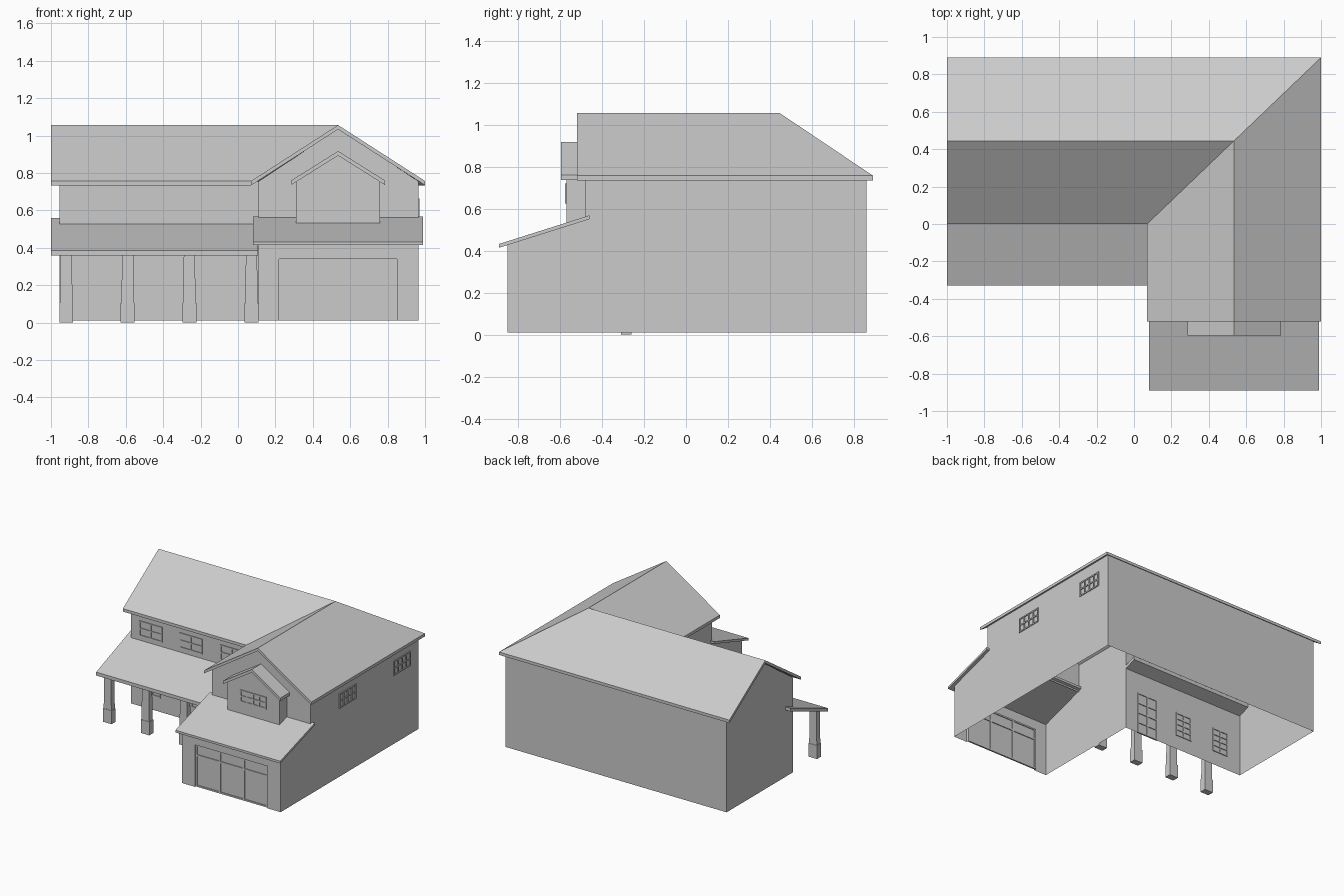
import bpy
import bmesh
from mathutils import Vector

cube = bpy.data.objects.get("Cube")
if cube:
    bpy.data.objects.remove(cube, do_unlink=True)

grey = bpy.data.materials.new("plain grey")
grey.use_nodes = True
grey.diffuse_color = (0.6, 0.6, 0.6, 1)
grey.node_tree.nodes["Principled BSDF"].inputs["Base Color"].default_value = (0.6, 0.6, 0.6, 1)


def finish(name, bm):
    mesh = bpy.data.meshes.new(name)
    bm.to_mesh(mesh)
    bm.free()
    mesh.materials.append(grey)
    obj = bpy.data.objects.new(name, mesh)
    bpy.context.collection.objects.link(obj)
    return obj


def wall(name, axis, at, facing, outline):
    """Flat wall across one axis, outlined in the other horizontal axis and z."""
    bm = bmesh.new()
    pts = [(at, u, z) if axis == "x" else (u, at, z) for u, z in outline]
    face = bm.faces.new([bm.verts.new(p) for p in pts])
    bm.normal_update()
    out = Vector((facing, 0, 0)) if axis == "x" else Vector((0, facing, 0))
    if face.normal.dot(out) < 0:
        face.normal_flip()
    return finish(name, bm)


def roof(name, points, faces, thick):
    """Sloped top faces, thickened straight down to give upright fascias."""
    bm = bmesh.new()
    verts = [bm.verts.new(p) for p in points]
    top = [bm.faces.new([verts[i] for i in f]) for f in faces]
    low = bmesh.ops.extrude_face_region(bm, geom=top, use_keep_orig=True)
    moved = [g for g in low["geom"] if isinstance(g, bmesh.types.BMVert)]
    bmesh.ops.translate(bm, verts=moved, vec=(0, 0, -thick))
    bmesh.ops.recalc_face_normals(bm, faces=bm.faces)
    return finish(name, bm)


def add_box(bm, lo, hi, taper=1.0):
    lo, hi = Vector(lo), Vector(hi)
    mid = (lo + hi) / 2
    size = hi - lo
    for v in bmesh.ops.create_cube(bm, size=1)["verts"]:
        s = taper if v.co.z > 0 else 1.0
        v.co = mid + Vector((v.co.x * size.x * s, v.co.y * size.y * s, v.co.z * size.z))


def lattice(name, axis, at, u0, u1, z0, z1, cols, rows, bar=0.01, deep=0.006):
    """Frame and glazing bars set through a wall."""
    bm = bmesh.new()

    def strip(a, b, c, d):
        if axis == "x":
            add_box(bm, (at - deep, a, c), (at + deep, b, d))
        else:
            add_box(bm, (a, at - deep, c), (b, at + deep, d))

    for i in range(cols + 1):
        u = u0 + (u1 - u0 - bar) * i / cols
        strip(u, u + bar, z0, z1)
    for j in range(rows + 1):
        z = z0 + (z1 - z0 - bar) * j / rows
        strip(u0, u1, z, z + bar)
    return finish(name, bm)


# Key dimensions
LEFT, RIGHT, WING = -0.955, 0.965, 0.11
BACK, FRONT, GABLE, GARAGE = 0.86, 0.04, -0.48, -0.85
BASE, EAVE, RIDGE, MID = 0.01, 0.755, 1.056, 0.535

# House walls, open underneath
wall("back_wall", "y", BACK, 1, [(LEFT, BASE), (RIGHT, BASE), (RIGHT, EAVE), (LEFT, EAVE)])
wall("main_front_wall", "y", FRONT, -1, [(LEFT, BASE), (WING, BASE), (WING, EAVE), (LEFT, EAVE)])
wall("main_gable_wall", "x", LEFT, -1,
     [(FRONT, BASE), (BACK, BASE), (BACK, EAVE), (0.445, RIDGE - 0.02), (FRONT, EAVE)])
for name, x, facing, rear in (("wing_inner_wall", WING, -1, FRONT), ("wing_outer_wall", RIGHT, 1, BACK)):
    wall(name, "x", x, facing, [(rear, BASE), (GARAGE, BASE), (GARAGE, 0.43), (GABLE, 0.55),
                                (GABLE, EAVE), (rear, EAVE)])
wall("wing_gable_wall", "y", GABLE, -1,
     [(WING, 0.53), (RIGHT, 0.53), (RIGHT, EAVE), (MID, RIDGE - 0.02), (WING, EAVE)])

# Garage front with a recessed door
D0, D1, DTOP, DOOR_Y = 0.22, 0.85, 0.34, -0.835
wall("garage_front_wall", "y", GARAGE, -1,
     [(WING, BASE), (D0, BASE), (D0, DTOP), (D1, DTOP), (D1, BASE),
      (RIGHT, BASE), (RIGHT, 0.43), (WING, 0.43)])
wall("garage_door", "y", DOOR_Y, -1, [(D0, BASE), (D1, BASE), (D1, DTOP), (D0, DTOP)])
for name, x, facing in (("door_jamb_right", D0, 1), ("door_jamb_left", D1, -1)):
    wall(name, "x", x, facing, [(GARAGE, BASE), (DOOR_Y, BASE), (DOOR_Y, DTOP), (GARAGE, DTOP)])
bm = bmesh.new()
bm.faces.new([bm.verts.new(p) for p in
              ((D0, GARAGE, DTOP), (D0, DOOR_Y, DTOP), (D1, DOOR_Y, DTOP), (D1, GARAGE, DTOP))])
finish("door_head", bm)
lattice("garage_door_panels", "y", DOOR_Y, D0, D1, BASE, 0.26, 3, 1, 0.012)
lattice("garage_door_lights", "y", DOOR_Y, D0, D1, 0.25, DTOP, 3, 1, 0.012)

# Main L-shaped roof with a hip and a valley
low = 0.757
roof("main_roof",
     [(-1, 0, low), (0.07, 0, low), (0.07, -0.52, low), (MID, -0.52, RIDGE), (1, -0.52, low),
      (1, 0.89, low), (-1, 0.89, low), (-1, 0.445, RIDGE), (MID, 0.445, RIDGE)],
     [(0, 1, 8, 7), (2, 3, 8, 1), (3, 4, 5, 8), (5, 6, 7, 8)], 0.023)

# Lean-to roofs over the porch and the garage
for name, x0, x1, y0, z0, y1, z1, t in (
        ("porch_roof", -1, 0.108, -0.33, 0.385, 0.13, 0.56, 0.027),
        ("garage_roof", 0.08, 0.99, -0.89, 0.432, -0.46, 0.568, 0.018)):
    roof(name, [(x0, y0, z0), (x1, y0, z0), (x1, y1, z1), (x0, y1, z1)], [(0, 1, 2, 3)], t)

# Bay with its own small gable
BX0, BX1, BAY_Y = 0.31, 0.76, -0.57
wall("bay_front_wall", "y", BAY_Y, -1,
     [(BX0, 0.525), (BX1, 0.525), (BX1, 0.752), (MID, 0.9), (BX0, 0.752)])
for name, x, facing in (("bay_right_wall", BX0, -1), ("bay_left_wall", BX1, 1)):
    wall(name, "x", x, facing, [(BAY_Y, 0.525), (GABLE, 0.55), (GABLE, 0.752), (BAY_Y, 0.752)])
roof("bay_roof",
     [(x, y, z) for y in (-0.595, GABLE) for x, z in ((0.285, 0.76), (MID, 0.917), (0.785, 0.76))],
     [(0, 1, 4, 3), (1, 2, 5, 4)], 0.024)

# Porch posts on plinths
for i, x in enumerate((-0.918, -0.59, -0.26, 0.072)):
    bm = bmesh.new()
    add_box(bm, (x - 0.037, -0.31, 0), (x + 0.037, -0.26, 0.105))
    add_box(bm, (x - 0.033, -0.307, 0.105), (x + 0.033, -0.263, 0.38), 0.9)
    finish(f"porch_post_{i + 1}", bm)

# Windows and front door
lattice("front_door", "y", FRONT, -0.18, 0, BASE, DTOP, 2, 4)
for i, x in enumerate((-0.84, -0.5)):
    lattice(f"porch_window_{i + 1}", "y", FRONT, x, x + 0.14, 0.12, 0.31, 2, 4)
for i, x in enumerate((-0.885, -0.535, -0.18)):
    lattice(f"upper_window_{i + 1}", "y", FRONT, x, x + 0.2, 0.56, 0.68, 2, 2)
for i, y in enumerate((-0.125, 0.548)):
    lattice(f"side_window_{i + 1}", "x", RIGHT, y, y + 0.21, 0.547, 0.662, 4, 2)
lattice("bay_window", "y", BAY_Y, 0.42, 0.645, 0.625, 0.72, 4, 2)
